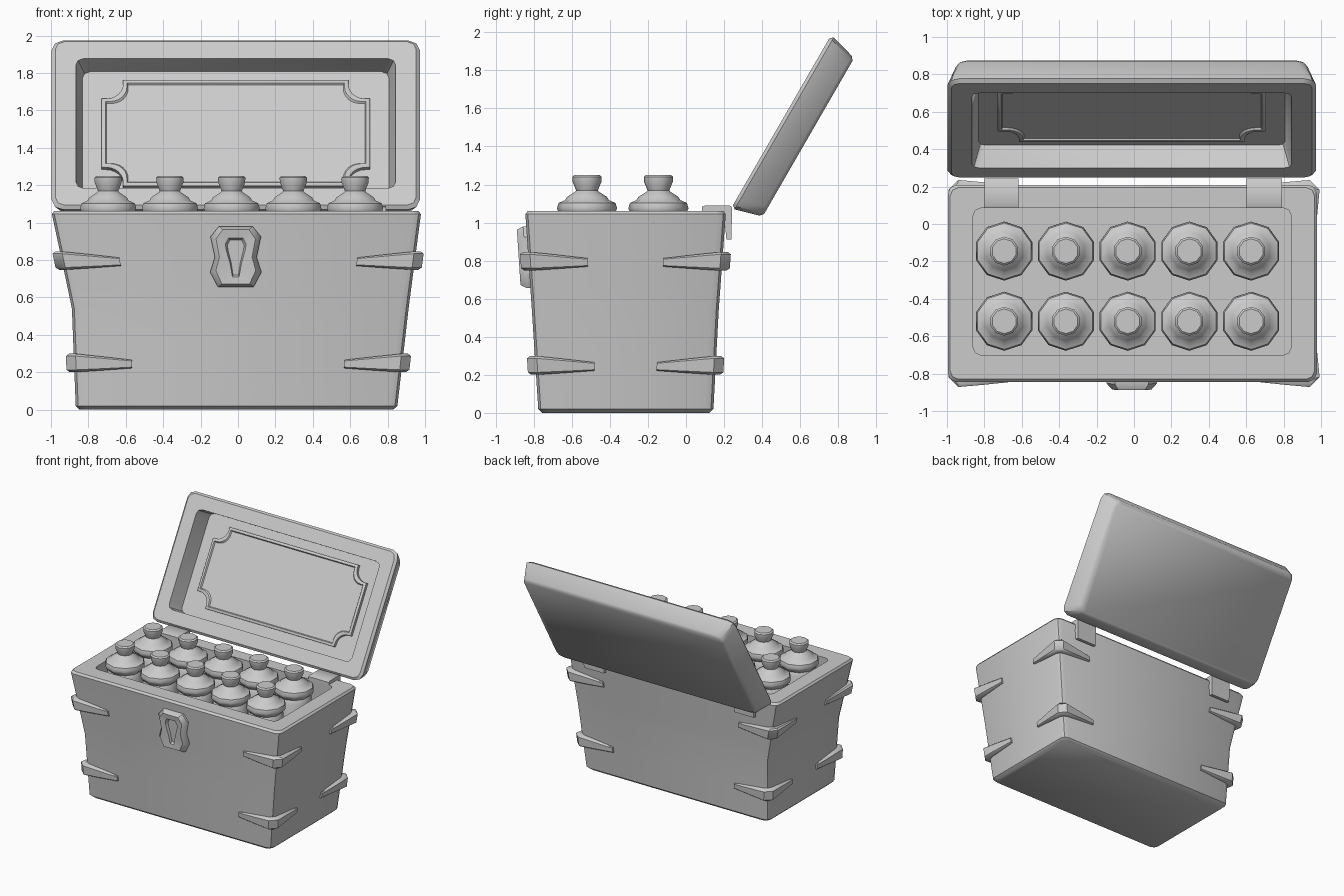
import bpy, bmesh, math
from mathutils import Vector

if "Cube" in bpy.data.objects:
    bpy.data.objects.remove(bpy.data.objects["Cube"])

CX = -0.012  # centre line of chest


def skin(name, rings):
    """Bridge equal-length closed rings and cap both ends."""
    bm = bmesh.new()
    loops = [[bm.verts.new(p) for p in r] for r in rings]
    n = len(loops[0])
    for a, b in zip(loops, loops[1:]):
        for i in range(n):
            j = (i + 1) % n
            bm.faces.new((a[i], a[j], b[j], b[i]))
    bm.faces.new(loops[0])
    bm.faces.new(loops[-1])
    bmesh.ops.recalc_face_normals(bm, faces=bm.faces)
    me = bpy.data.meshes.new(name)
    bm.to_mesh(me)
    bm.free()
    ob = bpy.data.objects.new(name, me)
    bpy.context.collection.objects.link(ob)
    return ob


def rrect(x0, x1, y0, y1, r, n=2):
    """Rectangle with rounded corners, 2D."""
    out = []
    for k, (cx, cy) in enumerate([(x1 - r, y1 - r), (x0 + r, y1 - r),
                                  (x0 + r, y0 + r), (x1 - r, y0 + r)]):
        for i in range(n + 1):
            a = math.pi / 2 * (k + i / n)
            out.append((cx + r * math.cos(a), cy + r * math.sin(a)))
    return out


def lerp(pts, z):
    for (z0, v0), (z1, v1) in zip(pts, pts[1:]):
        if z <= z1:
            return v0 + (v1 - v0) * (z - z0) / (z1 - z0)
    return pts[-1][1]


def bounds(z):
    """Outer faces of the flared body at height z."""
    return (lerp([(0, -.867), (.54, -.888), (.78, -.938), (1.06, -.998)], z),
            lerp([(0, .85), (.54, .912), (1.06, .98)], z),
            lerp([(0, -.775), (.54, -.81), (1.06, -.845)], z),
            lerp([(0, .143), (.54, .172), (1.06, .21)], z))


# chest body with open cavity
rings = []
for z, s in [(0, .02), (.02, 0), (.28, 0), (.54, 0), (.66, 0), (.78, 0),
             (.92, 0), (1.045, 0), (1.062, .015)]:
    x0, x1, y0, y1 = bounds(z)
    rings.append([(x, y, z) for x, y in
                  rrect(x0 + s, x1 - s, y0 + s, y1 - s, .045)])
for z in (1.062, .7):
    rings.append([(x, y, z) for x, y in rrect(-.86, .84, -.70, .085, .04)])
skin("chest_body", rings)


# lid, drawn in its own plane: u runs up the lid, w runs outward
def lid_pt(x, u, w):
    return Vector((CX + x, .24 + .5 * u + .866 * w, 1.08 + .866 * u - .5 * w))


lid = []
for w, hx, hu, r in [(.14, .82, .40, .04), (0, .855, .40, .04),
                     (0, .965, .505, .05), (.018, .984, .522, .06),
                     (.148, .94, .485, .06), (.165, .92, .465, .05)]:
    lid.append([lid_pt(x, u + .52, w) for x, u in rrect(-hx, hx, -hu, hu, r)])
skin("lid", lid)


# raised panel with scooped corners inside the lid
def panel_ring(w, s):
    hx, hu, r, step = .717 - s, .327 - s, .115, .025
    corner = [(hx, hu - r), (hx - step, hu - r)]
    for i in range(1, 6):
        a = math.radians(270 - 90 * i / 6)
        corner.append((hx - step + (r - step) * math.cos(a),
                       hu - step + (r - step) * math.sin(a)))
    corner += [(hx - r, hu - step), (hx - r, hu)]
    pts = []
    for sx, su in [(1, 1), (-1, 1), (-1, -1), (1, -1)]:
        c = corner if sx * su > 0 else corner[::-1]
        pts += [(sx * x, su * u) for x, u in c]
    return [lid_pt(x, u + .527, w) for x, u in pts]


skin("lid_panel", [panel_ring(.145, 0), panel_ring(.115, 0),
                   panel_ring(.11, .006), panel_ring(.11, .02),
                   panel_ring(.12, .027)])

# corner straps, two on each vertical corner
for level, zc in (("lower", .25), ("upper", .797)):
    for sx in (-1, 1):
        for sy in (-1, 1):
            rings = []
            for face, a, t, h in [(0, .31, .014, .022), (0, .15, .03, .037),
                                  (0, .01, .042, .049), (1, .01, .042, .049),
                                  (1, .15, .03, .037), (1, .31, .014, .022)]:
                ring = []
                for off, f in [(-.02, 1), (t * .6, 1), (t, .75),
                               (t, -.75), (t * .6, -1), (-.02, -1)]:
                    z = zc - .02 * a + f * h
                    b = bounds(z)
                    cx, cy = b[(sx + 1) // 2], b[2 + (sy + 1) // 2]
                    ring.append((cx + sx * off, cy - sy * a, z) if face
                                else (cx - sx * a, cy + sy * off, z))
                rings.append(ring)
            skin(f"corner_strap_{level}", rings)

# latch plate with keyhole recess
half = [(.09, .98), (.135, .925), (.112, .815), (.137, .735), (.095, .655)]
hole = [(.038, .918), (.056, .885), (.05, .85), (.03, .78), (.018, .71)]


def mirrored(pts, k, y):
    p = [(x * k, .815 + (z - .815) * (k * .5 + .5 if k < .9 else k)) for x, z in pts]
    p += [(-x, z) for x, z in p[::-1]]
    return [(CX + x, y - .065 * (z - .815), z) for x, z in p]


skin("latch_plate", [mirrored(half, 1, -.80), mirrored(half, 1, -.845),
                     mirrored(half, .78, -.879), mirrored(hole, 1, -.872),
                     mirrored(hole, .8, -.85)])

# hinges
leaf = [(.085, 1.055), (.085, 1.083), (.10, 1.09), (.23, 1.09), (.243, 1.08),
        (.238, .91), (.212, .91), (.20, 1.055)]
for x0, x1 in ((-.80, -.617), (.602, .79)):
    skin("hinge", [[(x, y, z) for y, z in leaf] for x in (x0, x1)])

# stoppered bottles, ten-sided
profile = [(.14, .702), (.14, 1.0), (.125, 1.03), (.15, 1.055), (.158, 1.075),
           (.15, 1.103), (.115, 1.118), (.105, 1.135), (.065, 1.16),
           (.057, 1.168), (.076, 1.215), (.077, 1.24), (.066, 1.25)]
for i in range(5):
    for y in (-.145, -.52):
        bx = -.694 + .33 * i
        skin("bottle", [[(bx + r * math.sin(math.tau * k / 10),
                          y + r * math.cos(math.tau * k / 10), z)
                         for k in range(10)] for r, z in profile])

# smooth shading with sharp edges kept
for ob in bpy.context.collection.objects:
    ob.select_set(True)
    bpy.context.view_layer.objects.active = ob
bpy.ops.object.shade_smooth_by_angle(angle=math.radians(40))
